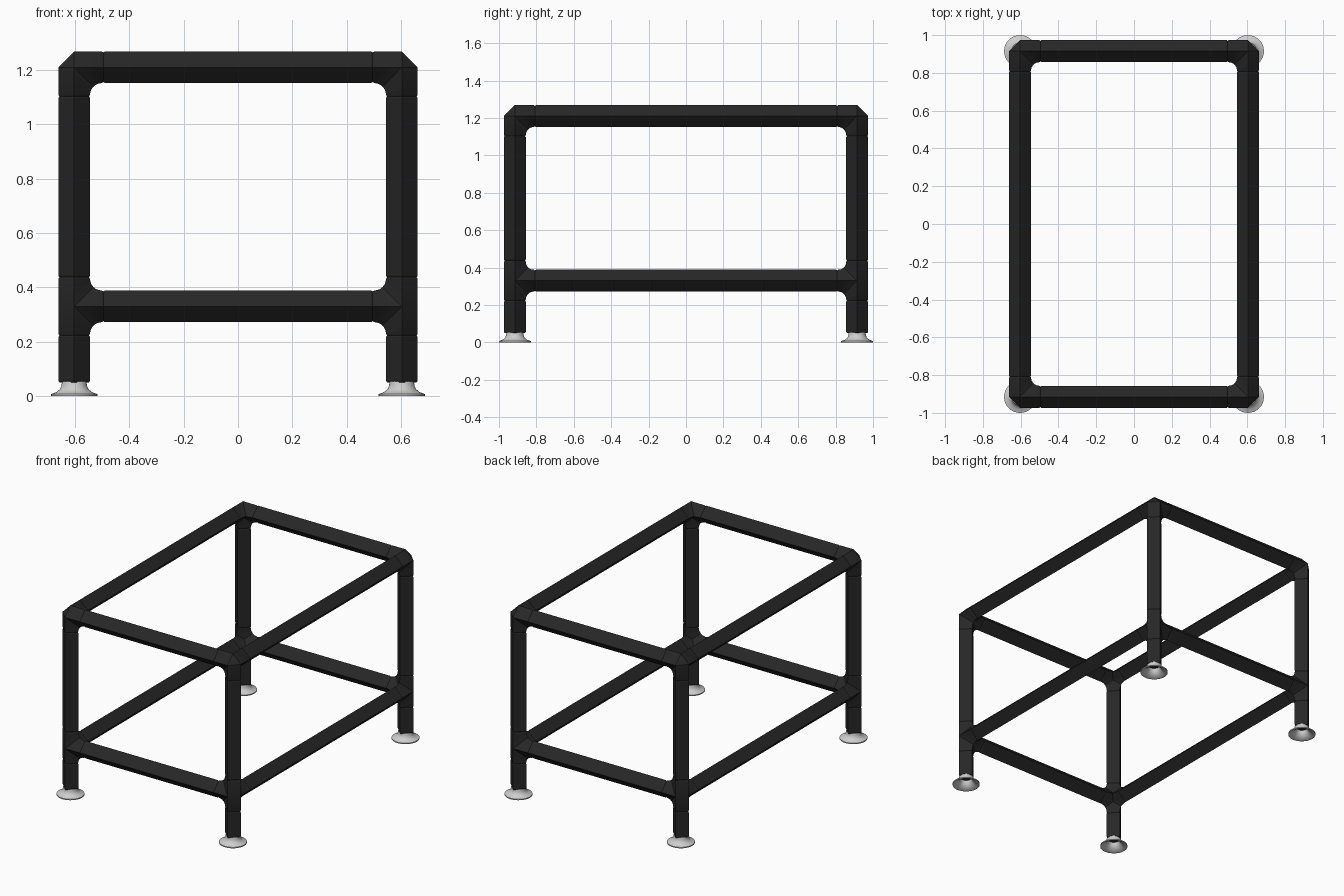
import bpy, bmesh
from math import pi, sin, cos
from mathutils import Vector

cube = bpy.data.objects.get("Cube")
if cube:
    bpy.data.objects.remove(cube, do_unlink=True)

X, Y, R = 0.603, 0.915, 0.0585      # leg axis position, tube half-diagonal
TOP, LOW, FOOT = 1.21, 0.33, 0.05   # rail heights and leg bottom
ARM, LIP = 0.107, 0.006             # fitting arm length, softened tube end


def material(name, value, roughness):
    m = bpy.data.materials.new(name)
    m.use_nodes = True
    m.diffuse_color = (value, value, value, 1)
    node = m.node_tree.nodes["Principled BSDF"]
    node.inputs["Base Color"].default_value = m.diffuse_color
    node.inputs["Roughness"].default_value = roughness
    return m


black = material("black frame", 0.02, 0.6)
grey = material("light grey feet", 0.62, 0.5)


def loft(bm, rings, closed=False):
    """Skin a list of equal rings, capped unless it loops round."""
    loops = [[bm.verts.new(p) for p in ring] for ring in rings]
    n = len(loops[0])
    pairs = list(zip(loops, loops[1:]))
    if closed:
        pairs.append((loops[-1], loops[0]))
    else:
        bm.faces.new(loops[0])
        bm.faces.new(loops[-1])
    for a, b in pairs:
        for i in range(n):
            j = (i + 1) % n
            bm.faces.new((a[i], a[j], b[j], b[i]))


def finish(bm, name, mat, smooth=None):
    bmesh.ops.recalc_face_normals(bm, faces=bm.faces[:])
    mesh = bpy.data.meshes.new(name)
    bm.to_mesh(mesh)
    bm.free()
    mesh.materials.append(mat)
    ob = bpy.data.objects.new(name, mesh)
    bpy.context.collection.objects.link(ob)
    if smooth:
        bpy.ops.object.select_all(action='DESELECT')
        ob.select_set(True)
        bpy.context.view_layer.objects.active = ob
        bpy.ops.object.shade_smooth_by_angle(angle=smooth)


def tube(bm, p, q, taper_start=True):
    """Square tube standing on its edge, with softened ends."""
    p, q = Vector(p), Vector(q)
    d = (q - p).normalized()
    e = Vector((d.y, d.z, d.x))
    f = d.cross(e)

    def ring(c, r):
        return [c + e * r, c + f * r, c - e * r, c - f * r]
    rings = [ring(q - d * LIP, R), ring(q, R * 0.93)]
    start = [ring(p, R * 0.93), ring(p + d * LIP, R)] if taper_start else [ring(p, R)]
    loft(bm, start + rings)


def web(bm, c, a, b, steps=8):
    """Rounded inner fillet between two arms of a fitting."""
    n = a.cross(b) * R
    reach = ARM - LIP
    rad = reach - R
    rings = []
    for k in range(steps + 1):
        t = k / steps
        spine = c + a * reach * max(0, 1 - 2 * t) + b * reach * max(0, 2 * t - 1)
        ang = t * pi / 2
        inner = c + a * (reach - rad * sin(ang)) + b * (reach - rad * cos(ang))
        rings.append([spine + n, inner, spine - n])
    loft(bm, rings)


def fitting(name, c, arms, end_cap):
    bm = bmesh.new()
    c = Vector(c)
    for d in arms:
        tube(bm, c, c + d * ARM, False)
    for i, a in enumerate(arms):
        for b in arms[i + 1:]:
            if abs(a.dot(b)) < 0.5:
                web(bm, c, a, b)
    if end_cap:  # faceted outer corner
        axes = [Vector(v) for v in ((1, 0, 0), (0, 1, 0), (0, 0, 1))]
        verts = [bm.verts.new(c + v * s * R) for v in axes for s in (1, -1)]
        bmesh.ops.convex_hull(bm, input=verts)
    finish(bm, name, black, 0.5)


def bar(name, p, q):
    bm = bmesh.new()
    tube(bm, p, q)
    finish(bm, name, black)


def foot(name, x, y):
    # Hollow flared cup
    profile = [(0.085, 0), (0.085, 0.007), (0.066, 0.014), (0.053, 0.024), (0.047, 0.037),
               (0.045, 0.053), (0.034, 0.053), (0.036, 0.034), (0.052, 0.014), (0.078, 0)]
    bm = bmesh.new()
    seg = 32
    loft(bm, [[(x + r * cos(2 * pi * k / seg), y + r * sin(2 * pi * k / seg), z)
               for r, z in profile] for k in range(seg)], True)
    finish(bm, name, grey, 0.7)


# Corners: legs, fittings and feet
up = Vector((0, 0, 1))
for sx, side in ((1, "left"), (-1, "right")):
    for sy, end in ((-1, "front"), (1, "back")):
        tag = f"{end}_{side}"
        x, y = sx * X, sy * Y
        inward = [Vector((-sx, 0, 0)), Vector((0, -sy, 0))]
        fitting(f"{tag}_top_elbow", (x, y, TOP), inward + [-up], True)
        fitting(f"{tag}_lower_tee", (x, y, LOW), inward + [up, -up], False)
        bar(f"{tag}_upper_leg", (x, y, LOW + ARM), (x, y, TOP - ARM))
        bar(f"{tag}_lower_leg", (x, y, FOOT), (x, y, LOW - ARM))
        foot(f"{tag}_foot", x, y)

# Rails
for z, level in ((TOP, "top"), (LOW, "lower")):
    for s, end, side in ((-1, "front", "right"), (1, "back", "left")):
        bar(f"{end}_{level}_rail", (ARM - X, s * Y, z), (X - ARM, s * Y, z))
        bar(f"{side}_{level}_rail", (s * X, ARM - Y, z), (s * X, Y - ARM, z))
